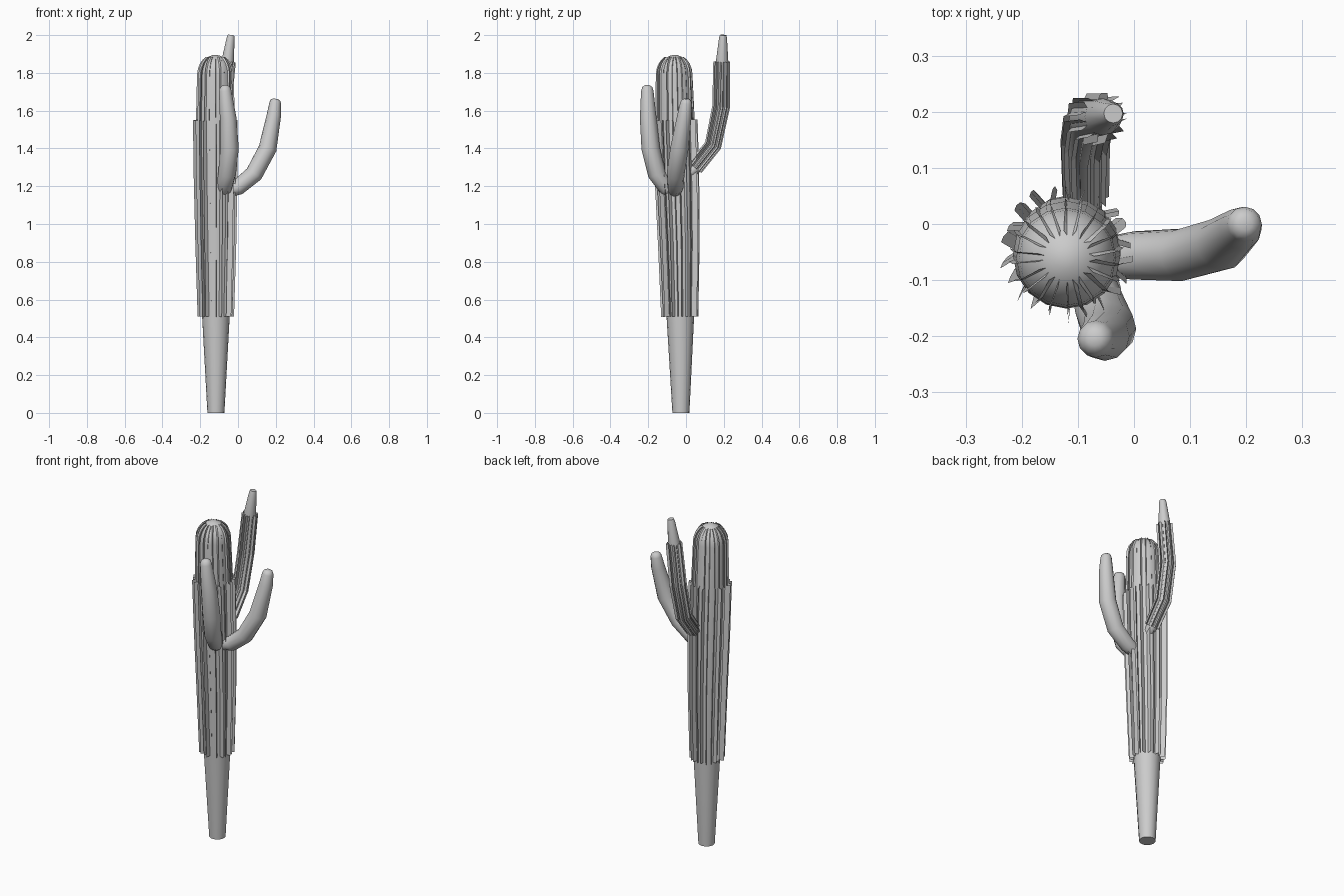
import bpy, bmesh, math, random
from mathutils import Vector

random.seed(4)
cube = bpy.data.objects.get("Cube")
if cube:
    bpy.data.objects.remove(cube, do_unlink=True)

grey = bpy.data.materials.new("pale grey")
grey.use_nodes = True
grey.diffuse_color = (0.6, 0.6, 0.6, 1)
grey.node_tree.nodes["Principled BSDF"].inputs["Base Color"].default_value = (0.6, 0.6, 0.6, 1)


def finish(bm, name, smooth=False):
    mesh = bpy.data.meshes.new(name)
    bm.to_mesh(mesh)
    bm.free()
    mesh.materials.append(grey)
    obj = bpy.data.objects.new(name, mesh)
    bpy.context.collection.objects.link(obj)
    if smooth:
        bpy.ops.object.select_all(action='DESELECT')
        obj.select_set(True)
        bpy.context.view_layer.objects.active = obj
        bpy.ops.object.shade_smooth_by_angle(angle=math.radians(50))
    return obj


def frames(path):
    """Centre, radius and two cross axes at each station of a path of (x, y, z, r)."""
    pts = [Vector(p[:3]) for p in path]
    out = []
    for i, p in enumerate(pts):
        t = (pts[min(i + 1, len(pts) - 1)] - pts[max(i - 1, 0)]).normalized()
        u = Vector((1, 0, 0))
        u = (u - t * u.dot(t)).normalized()
        out.append((p, path[i][3], u, t.cross(u)))
    return out


def tube(name, path, sides):
    bm = bmesh.new()
    rings = []
    for c, r, u, v in frames(path):
        angles = [math.tau * k / sides for k in range(sides)]
        rings.append([bm.verts.new(c + r * (u * math.cos(a) + v * math.sin(a))) for a in angles])
    for low, high in zip(rings, rings[1:]):
        for k in range(sides):
            n = (k + 1) % sides
            bm.faces.new((low[k], low[n], high[n], high[k]))
    bm.faces.new(rings[0][::-1])
    bm.faces.new(rings[-1])
    return finish(bm, name, True)


def fins(name, path, count, width, skew):
    """Paired thin strips that run along a tube and stand out from it."""
    bm = bmesh.new()
    stations = frames(path)
    for k in range(count):
        for side in (-1, 1):
            a = math.tau * (k + 0.5) / count + side * 0.09
            lean = a + side * skew + random.uniform(-0.25, 0.25)
            w = width * random.uniform(0.75, 1.05)
            prev = None
            for c, r, u, v in stations:
                base = c + 0.94 * r * (u * math.cos(a) + v * math.sin(a))
                tip = base + w * (u * math.cos(lean) + v * math.sin(lean))
                cur = (bm.verts.new(base), bm.verts.new(tip))
                if prev:
                    bm.faces.new((prev[0], prev[1], cur[1], cur[0]))
                prev = cur
    return finish(bm, name)


# Trunk: tapered foot, fuller column and rounded crown
trunk = [(-0.117, -0.027, 0, 0.045), (-0.117, -0.03, 0.51, 0.073),
         (-0.117, -0.035, 0.9, 0.086), (-0.118, -0.045, 1.25, 0.094),
         (-0.12, -0.055, 1.55, 0.096), (-0.121, -0.06, 1.79, 0.089)]
crown = [(-0.12, -0.06, 1.79 + 0.105 * math.sin(t), 0.089 * math.cos(t))
         for t in (0.3, 0.6, 0.85, 1.1, 1.35, 1.5)]
tube("trunk", trunk + crown, 16)

# Trunk ribs: wide strips on the column, narrow ones up over the crown
column = [(x, y, z, r + 0.003) for x, y, z, r in trunk[1:5]]
fins("column_ribs", column, 11, 0.03, 0.35)
fins("crown_ribs", trunk[4:] + crown[:4], 11, 0.016, 0.4)

# Plain arms, each rounded off at the tip
left_arm = [(-0.06, -0.06, 1.175, 0.036), (0.0, -0.056, 1.195, 0.043),
            (0.085, -0.055, 1.265, 0.047), (0.157, -0.035, 1.4, 0.048),
            (0.19, -0.008, 1.575, 0.038), (0.197, 0, 1.64, 0.031),
            (0.198, 0.001, 1.656, 0.025), (0.199, 0.001, 1.663, 0.012)]
front_arm = [(-0.085, -0.07, 1.165, 0.032), (-0.073, -0.105, 1.19, 0.041),
             (-0.058, -0.155, 1.265, 0.047), (-0.045, -0.187, 1.4, 0.049),
             (-0.052, -0.2, 1.56, 0.044), (-0.068, -0.205, 1.705, 0.033),
             (-0.069, -0.205, 1.726, 0.026), (-0.07, -0.205, 1.735, 0.012)]
tube("left_arm", left_arm, 12)
tube("front_arm", front_arm, 12)

# Ribbed back arm with a bare tapered tip
back_arm = [(-0.085, 0.02, 1.27, 0.027), (-0.086, 0.05, 1.295, 0.031),
            (-0.087, 0.145, 1.415, 0.034), (-0.08, 0.188, 1.62, 0.036),
            (-0.055, 0.191, 1.86, 0.033)]
back_tip = [(-0.039, 0.196, 1.985, 0.021), (-0.037, 0.197, 2.0, 0.017)]
tube("back_arm", back_arm + back_tip, 12)
fins("back_arm_ribs", back_arm[1:], 8, 0.017, 0.5)
